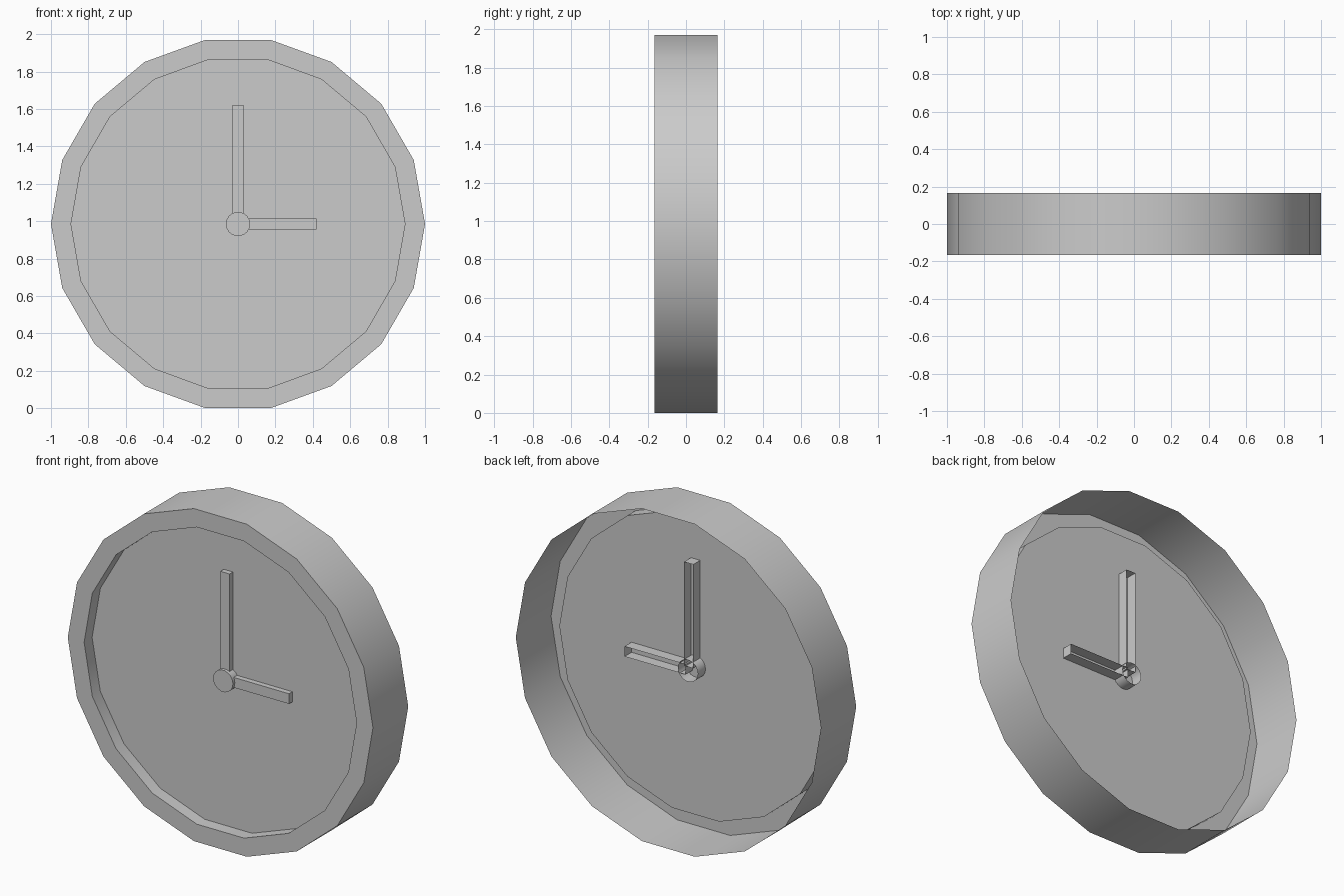
import bpy, bmesh
from math import cos, sin, tau

if "Cube" in bpy.data.objects:
    bpy.data.objects.remove(bpy.data.objects["Cube"])

CZ = 0.985   # height of the clock centre
SIDES = 18


def finish(name, bm, smooth=False):
    bmesh.ops.recalc_face_normals(bm, faces=bm.faces)
    mesh = bpy.data.meshes.new(name)
    bm.to_mesh(mesh)
    bm.free()
    ob = bpy.data.objects.new(name, mesh)
    bpy.context.collection.objects.link(ob)
    if smooth:
        bpy.ops.object.select_all(action='DESELECT')
        bpy.context.view_layer.objects.active = ob
        ob.select_set(True)
        bpy.ops.object.shade_smooth_by_angle(angle=0.52)
    return ob


def turned(name, profile, sides=SIDES):
    """Rings of (radius, y) about the y axis, open at the start, capped at the end."""
    bm = bmesh.new()
    rings = [[bm.verts.new((r * cos(tau * i / sides), y, CZ + r * sin(tau * i / sides)))
              for i in range(sides)] for r, y in profile]
    for a, b in zip(rings, rings[1:]):
        for i in range(sides):
            j = (i + 1) % sides
            bm.faces.new((a[i], a[j], b[j], b[i]))
    bm.faces.new(rings[-1])
    bm.normal_update()
    cap = [f for f in bm.faces if len(f.verts) == sides][0]
    flip = cap.normal.y > 0   # the capped face looks towards the front
    ob = finish(name, bm, True)
    cap = [p for p in ob.data.polygons if len(p.vertices) == sides][0]
    if cap.normal.y > 0:
        ob.data.flip_normals()
    return ob


def hand(name, x0, x1, z0, z1, y0=-0.122, y1=-0.025):
    """Box with an open back."""
    bm = bmesh.new()
    bmesh.ops.create_cube(bm, size=1)
    for v in bm.verts:
        v.co = (x1 if v.co.x > 0 else x0,
                y1 if v.co.y > 0 else y0,
                CZ + (z1 if v.co.z > 0 else z0))
    bm.normal_update()
    back = [f for f in bm.faces if f.normal.y > 0.9]
    bmesh.ops.delete(bm, geom=back, context='FACES_ONLY')
    return finish(name, bm)


# Case: open-backed shell, front ring and recessed dial
turned("clock_case", [(1, 0.165), (1, -0.165), (0.893, -0.165), (0.893, -0.09)])

# Centre hub
turned("hub", [(0.065, -0.018), (0.065, -0.14)])

# Hands
hand("minute_hand", -0.03, 0.03, 0.02, 0.635)
hand("hour_hand", 0.02, 0.42, -0.03, 0.03)
